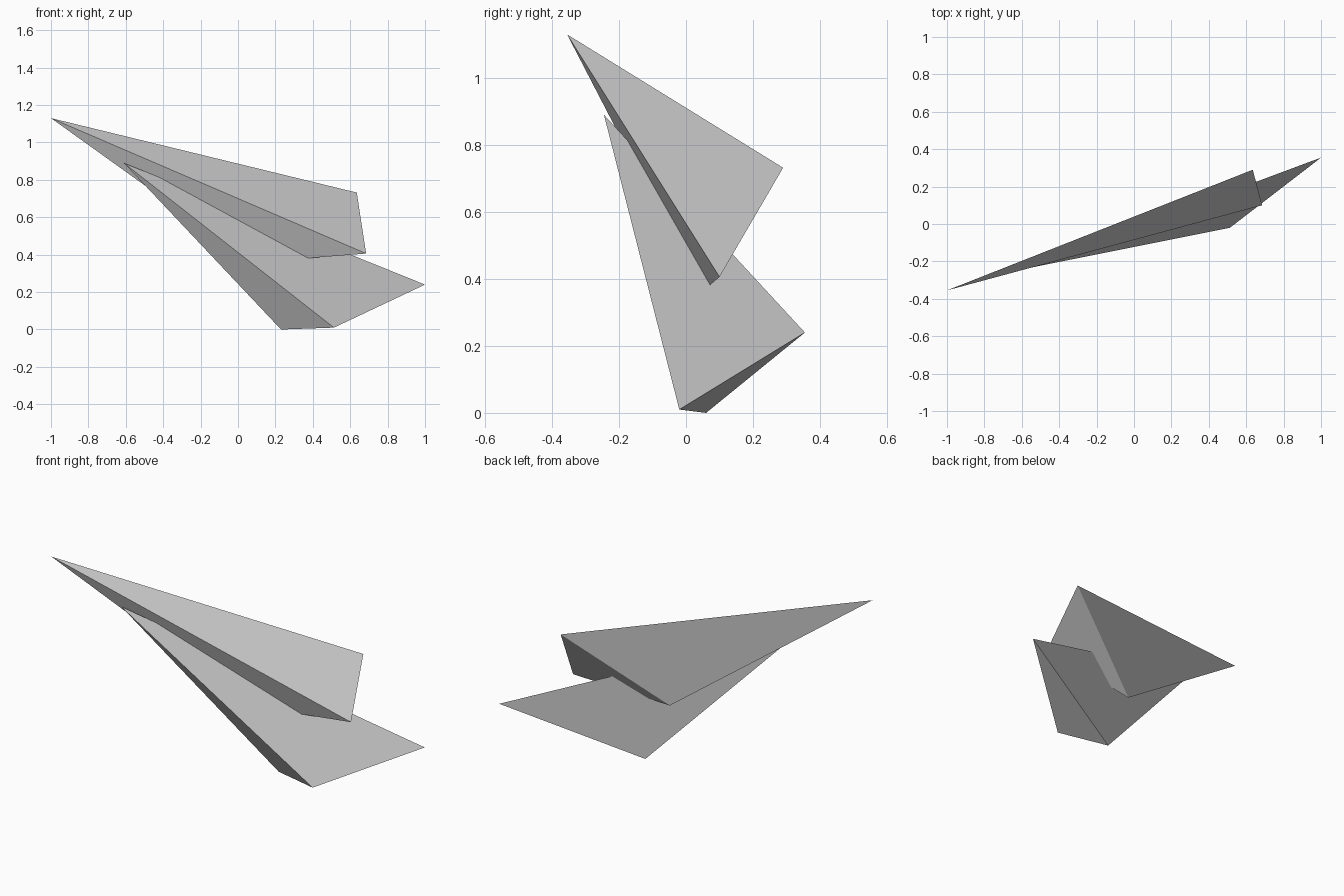
import bpy
import bmesh

if "Cube" in bpy.data.objects:
    bpy.data.objects.remove(bpy.data.objects["Cube"])

paper = bpy.data.materials.new("light grey")
paper.diffuse_color = (0.6, 0.6, 0.6, 1)
paper.use_nodes = True
paper.node_tree.nodes["Principled BSDF"].inputs["Base Color"].default_value = paper.diffuse_color


def make_dart(name, tip, wing, keel, inner):
    """Long closed tetrahedron: a sharp tip and a triangular base."""
    bm = bmesh.new()
    t, w, k, i = [bm.verts.new(p) for p in (tip, wing, keel, inner)]
    for face in ((t, w, k), (t, k, i), (t, i, w), (w, i, k)):
        bm.faces.new(face)
    bmesh.ops.recalc_face_normals(bm, faces=bm.faces)
    mesh = bpy.data.meshes.new(name)
    bm.to_mesh(mesh)
    bm.free()
    mesh.materials.append(paper)
    bpy.context.collection.objects.link(bpy.data.objects.new(name, mesh))


# Upper dart, its inner corner tucked through the lower one
make_dart("upper_dart", (-1.0, -0.355, 1.13), (0.635, 0.29, 0.732),
          (0.685, 0.10, 0.406), (0.077, 0.045, 0.358))

# Lower dart, resting on its base edge
make_dart("lower_dart", (-0.61, -0.245, 0.89), (1.0, 0.355, 0.24),
          (0.513, -0.02, 0.01), (0.23, 0.06, 0.0))
